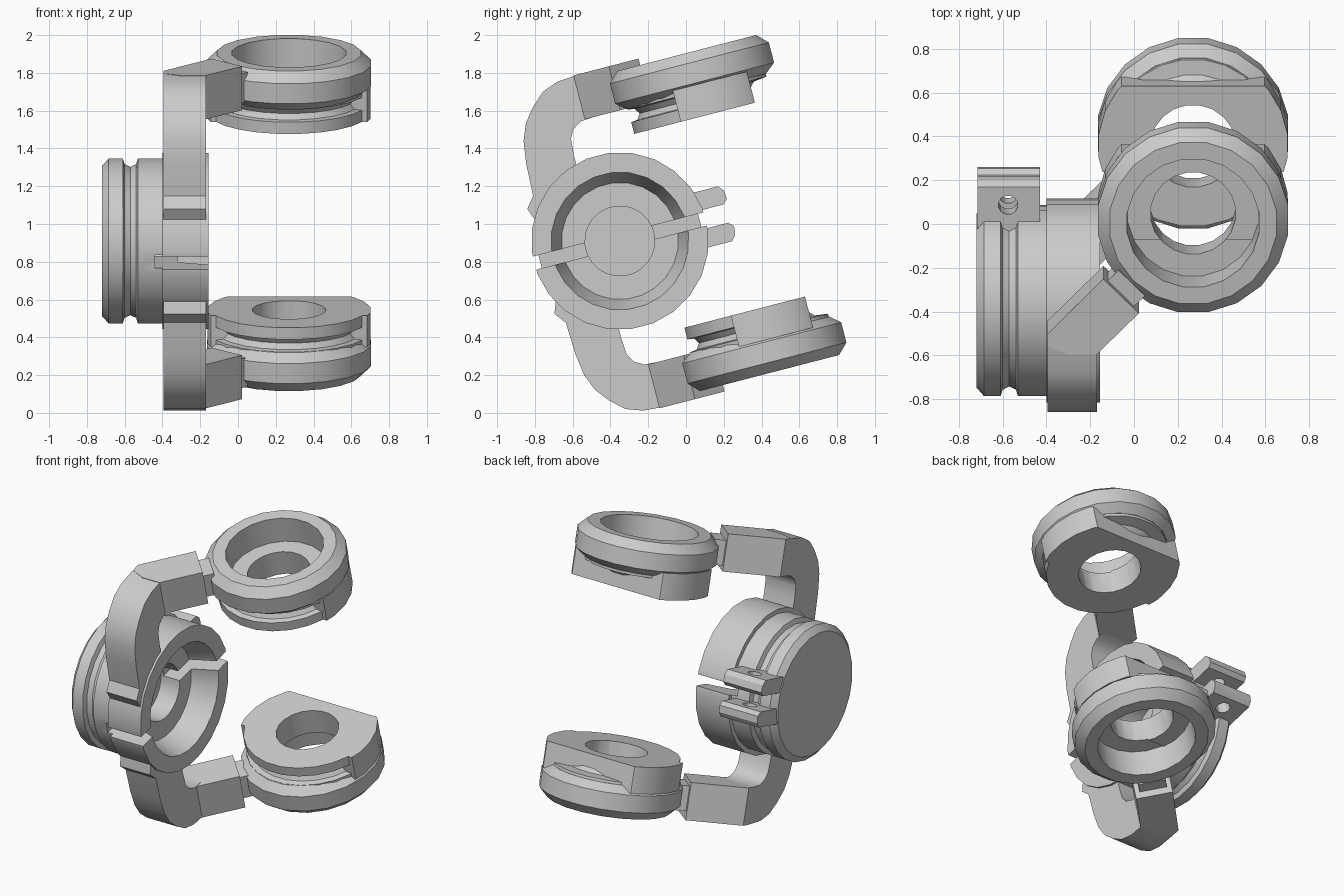
import bpy, bmesh, math
from mathutils import Matrix, Vector

if "Cube" in bpy.data.objects:
    bpy.data.objects.remove(bpy.data.objects["Cube"])

# Everything is built in the hub's own frame, then tilted and moved into place
PLACE = Matrix.Translation((0, -0.35, 0.91)) @ Matrix.Rotation(math.radians(14.5), 4, 'X')
RING_X, RING_Y = 0.27, 0.592


def new_object(name, bm):
    bmesh.ops.remove_doubles(bm, verts=bm.verts, dist=1e-5)
    bmesh.ops.recalc_face_normals(bm, faces=bm.faces)
    me = bpy.data.meshes.new(name)
    bm.to_mesh(me)
    bm.free()
    ob = bpy.data.objects.new(name, me)
    bpy.context.collection.objects.link(ob)
    return ob


def lathe(name, profile, segs, centre=(0, 0), axis='Z', closed=True):
    """Revolve (radius, height) points about the Z or X axis."""
    bm = bmesh.new()
    rings = []
    for i in range(segs):
        a = 2 * math.pi * (i + 0.5) / segs
        c, s = math.cos(a), math.sin(a)
        if axis == 'Z':
            rings.append([bm.verts.new((centre[0] + r * c, centre[1] + r * s, h)) for r, h in profile])
        else:
            rings.append([bm.verts.new((h, r * c, r * s)) for r, h in profile])
    n = len(profile)
    for i in range(segs):
        a, b = rings[i], rings[(i + 1) % segs]
        for j in range(n if closed else n - 1):
            k = (j + 1) % n
            bm.faces.new((a[j], a[k], b[k], b[j]))
    return new_object(name, bm)


def prism(name, points, lo, hi, axis):
    """Extrude a 2D outline along X (points are y,z) or Z (points are x,y)."""
    bm = bmesh.new()
    put = (lambda p, h: (h, p[0], p[1])) if axis == 'X' else (lambda p, h: (p[0], p[1], h))
    a = [bm.verts.new(put(p, lo)) for p in points]
    b = [bm.verts.new(put(p, hi)) for p in points]
    bm.faces.new(a)
    bm.faces.new(b)
    for i in range(len(a)):
        j = (i + 1) % len(a)
        bm.faces.new((a[i], a[j], b[j], b[i]))
    return new_object(name, bm)


def box(name, x, y, z):
    return prism(name, [(x[0], y[0]), (x[1], y[0]), (x[1], y[1]), (x[0], y[1])], z[0], z[1], 'Z')


def cut(ob, cutter, op='DIFFERENCE'):
    m = ob.modifiers.new("cut", 'BOOLEAN')
    m.object, m.operation, m.solver = cutter, op, 'EXACT'
    bpy.context.view_layer.objects.active = ob
    bpy.ops.object.modifier_apply(modifier=m.name)
    bpy.data.objects.remove(cutter)


def finish(ob, mirrored=False):
    ob.data.transform(PLACE @ Matrix.Diagonal((1, 1, -1 if mirrored else 1, 1)))
    if mirrored:
        ob.data.flip_normals()
    bpy.ops.object.select_all(action='DESELECT')
    ob.select_set(True)
    bpy.context.view_layer.objects.active = ob
    bpy.ops.object.shade_smooth_by_angle(angle=math.radians(30))


def keep_y(ob, lo, hi):
    cut(ob, box("keep", (-1, 1.5), (lo, hi), (0, 1.5)), 'INTERSECT')


# Hub: closed drum with a cable groove and a stepped bore, split by a slot
hub = lathe("hub", [(0, -.72), (.40, -.72), (.44, -.685), (.44, -.61), (.41, -.60), (.395, -.57),
                    (.41, -.54), (.44, -.53), (.44, -.40), (.47, -.40), (.47, -.155), (.365, -.155),
                    (.31, -.32), (.185, -.32), (.185, -.46), (0, -.46)], 24, axis='X', closed=False)
cut(hub, box("slot", (-.44, -.1), (-.7, .7), (-.036, .036)))
finish(hub)

# Clamp ears with a screw hole
for s, label in ((1, "upper"), (-1, "lower")):
    ear = prism(label + "_clamp_ear", [(.33, s * .05), (.58, s * .05), (.605, s * .075), (.60, s * .12),
                                       (.575, s * .15), (.33, s * .15)], -.715, -.43, 'X')
    hole = lathe("hole", [(0, -.3), (.045, -.3), (.045, .3), (0, .3)], 12, (-.575, .49), closed=False)
    cut(ear, hole)
    finish(ear)

for mirrored, label in ((False, "upper"), (True, "lower")):
    # Curved arm rising from the hub
    arm = prism(label + "_arm", [(-.40, .20), (-.432, .287), (-.385, .347), (-.378, .52), (-.361, .64),
                                 (-.325, .73), (-.268, .802), (-.195, .868), (-.107, .90), (.03, .91),
                                 (.03, .67), (-.04, .665), (-.09, .635), (-.115, .59), (-.122, .50),
                                 (-.122, .40), (-.20, .36), (-.28, .30)], -.395, -.17, 'X')
    # Elbow turning 45 degrees towards the ring, and its narrower neck
    elbow = prism(label + "_elbow", [(-.395, .02), (-.395, .078), (-.14, .337), (.022, .175),
                                     (-.17, -.018), (-.30, -.018)], .67, .91, 'Z')
    neck = prism(label + "_neck", [(-.135, .30), (-.07, .365), (.05, .245), (-.015, .18)], .70, .86, 'Z')
    # Outer ring with chamfered rim and counterbore
    ring = lathe(label + "_ring", [(.195, .665), (.385, .665), (.44, .71), (.44, .82), (.385, .875),
                                   (.305, .875), (.30, .69), (.195, .69)], 20, (RING_X, RING_Y))
    # Grooved front half of the inner collar
    front = lathe(label + "_collar_front", [(0, .53), (.42, .53), (.42, .594), (.385, .598), (.365, .628),
                                            (.385, .658), (.42, .663), (.42, .685), (0, .685)],
                  24, (RING_X, RING_Y + .04), closed=False)
    keep_y(front, 0, .47)
    # Solid rear half, cut off flat at the back
    rear = lathe(label + "_collar_rear", [(0, .53), (.435, .53), (.435, .70), (0, .70)],
                 24, (RING_X, RING_Y), closed=False)
    keep_y(rear, .47, .875)
    for part in (front, rear):
        cut(part, lathe("bore", [(0, .4), (.195, .4), (.195, 1), (0, 1)], 20, (RING_X, RING_Y), closed=False))
    # Curved lip behind the flat
    lip = lathe(label + "_rear_lip", [(.27, .60), (.31, .64), (.38, .648), (.385, .70), (.27, .70)],
                24, (RING_X, RING_Y))
    keep_y(lip, .80, 1.2)
    for part in (arm, elbow, neck, ring, front, rear, lip):
        finish(part, mirrored)
